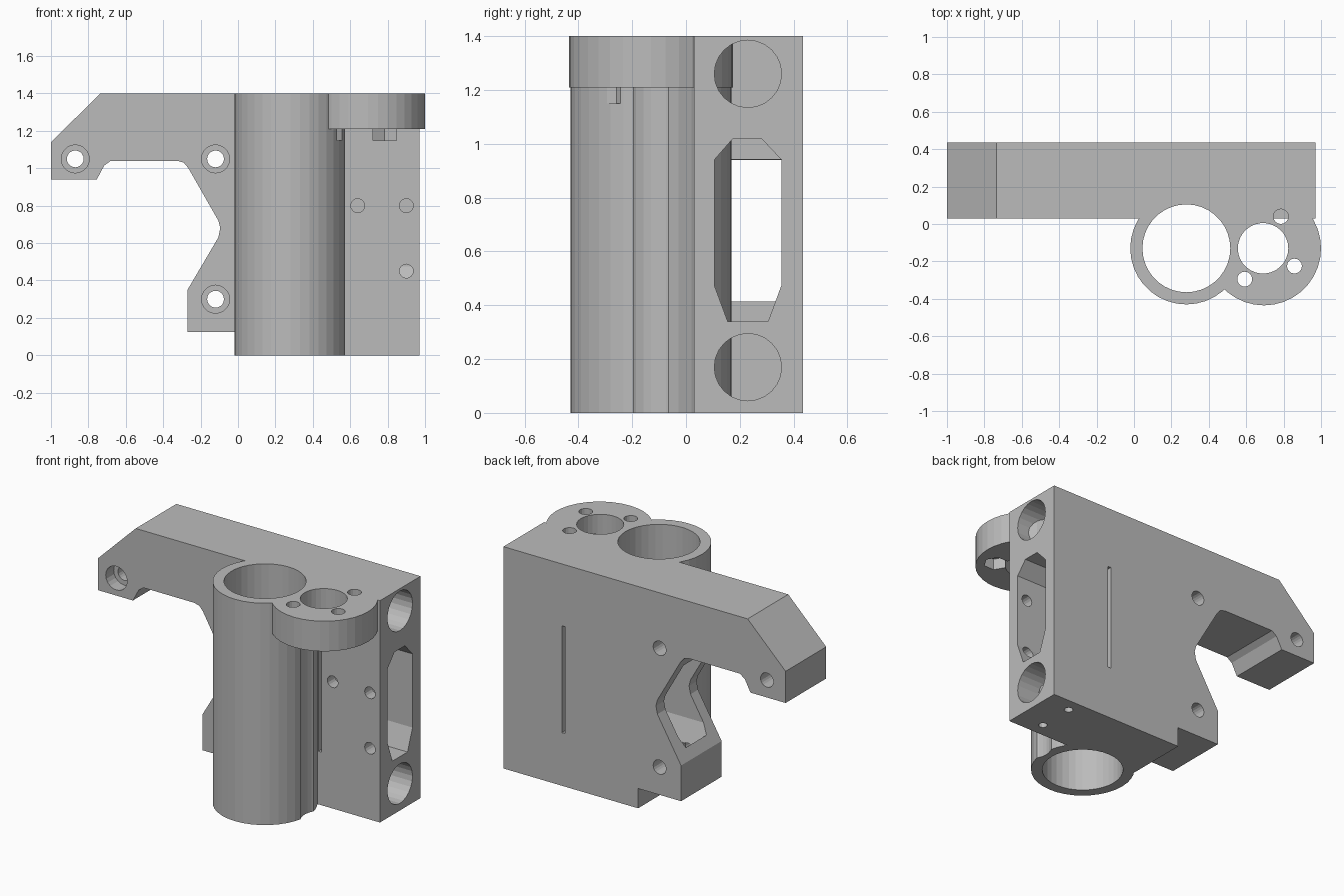
import bpy, bmesh, math

if "Cube" in bpy.data.objects:
    bpy.data.objects.remove(bpy.data.objects["Cube"], do_unlink=True)

grey = bpy.data.materials.new("plain_grey")
grey.use_nodes = True
grey.diffuse_color = (0.5, 0.5, 0.5, 1)
grey.node_tree.nodes["Principled BSDF"].inputs["Base Color"].default_value = (0.5, 0.5, 0.5, 1)


def circle(u, v, r, sides=30, turn=0.0):
    steps = [turn + math.tau * i / sides for i in range(sides)]
    return [(u + r * math.cos(a), v + r * math.sin(a)) for a in steps]


def prism(name, outline, axis, start, end):
    """Extrude a 2D outline along the given axis."""
    place = {"x": lambda u, v, t: (t, u, v),
             "y": lambda u, v, t: (u, t, v),
             "z": lambda u, v, t: (u, v, t)}[axis]
    bm = bmesh.new()
    low = [bm.verts.new(place(u, v, start)) for u, v in outline]
    high = [bm.verts.new(place(u, v, end)) for u, v in outline]
    bm.faces.new(low)
    bm.faces.new(high)
    for i in range(len(low)):
        j = (i + 1) % len(low)
        bm.faces.new((low[i], low[j], high[j], high[i]))
    bmesh.ops.recalc_face_normals(bm, faces=bm.faces)
    mesh = bpy.data.meshes.new(name)
    bm.to_mesh(mesh)
    bm.free()
    mesh.materials.append(grey)
    ob = bpy.data.objects.new(name, mesh)
    bpy.context.collection.objects.link(ob)
    return ob


def combine(body, other, operation):
    mod = body.modifiers.new(other.name, "BOOLEAN")
    mod.operation = operation
    mod.solver = "EXACT"
    mod.object = other
    bpy.context.view_layer.objects.active = body
    bpy.ops.object.modifier_apply(modifier=mod.name)
    bpy.data.objects.remove(other, do_unlink=True)


def cut(body, outline, axis, start, end):
    combine(body, prism("cutter", outline, axis, start, end), "DIFFERENCE")


FRONT, BACK, TOP = 0.03, 0.435, 1.4

# Bracket plate with hooked arm and notched side
plate = [(0.97, 0), (0.97, TOP), (-0.735, TOP), (-1, 1.14), (-1, 0.94),
         (-0.755, 0.94), (-0.715, 1.015), (-0.68, 1.04), (-0.325, 1.04),
         (-0.29, 1.03), (-0.265, 1.0), (-0.105, 0.72), (-0.095, 0.68),
         (-0.105, 0.63), (-0.27, 0.35), (-0.27, 0.125), (0.03, 0.125), (0.03, 0)]
body = prism("carriage_bracket", plate, "y", FRONT, BACK)

# Rod sockets and the window running in from the side
for z, depth in ((1.26, 0.05), (0.17, 0.05)):
    cut(body, circle(0.23, z, 0.125, 24), "x", depth, 1.1)
window = [(0.155, 0.34), (0.305, 0.34), (0.355, 0.475), (0.355, 0.94),
          (0.28, 1.02), (0.175, 1.02), (0.105, 0.94), (0.105, 0.475)]
cut(body, window, "x", -0.232, 1.1)

# Thin slot through the walls
cut(body, [(0.54, 0.335), (0.562, 0.335), (0.562, 1.01), (0.54, 1.01)], "y", 0, 0.5)

# Counterbored mounting holes
for x, z in ((-0.87, 1.05), (-0.12, 1.05), (-0.12, 0.3)):
    cut(body, circle(x, z, 0.045, 20), "y", -0.1, 0.6)
    cut(body, circle(x, z, 0.075, 20), "y", -0.1, FRONT + 0.08)

# Small holes in the front wall and underside
for x, z in ((0.64, 0.8), (0.9, 0.8), (0.9, 0.45)):
    cut(body, circle(x, z, 0.037, 16), "y", -0.1, 0.2)
for y in (0.118, 0.35):
    cut(body, circle(0.79, y, 0.026, 12), "z", -0.1, 0.3)

# Vertical bearing tube and nut flange
CY = -0.13
combine(body, prism("tube", circle(0.28, CY, 0.3, 36), "z", 0, TOP), "UNION")
combine(body, prism("flange", circle(0.695, CY, 0.305, 36), "z", 1.21, TOP), "UNION")
cut(body, circle(0.28, CY, 0.235, 36), "z", -0.1, 1.6)
cut(body, circle(0.69, CY, 0.135, 30), "z", -0.1, 1.6)

# Screw holes with hexagonal nut pockets
for x, y in ((0.785, 0.04), (0.858, -0.225), (0.592, -0.295)):
    turn = math.atan2(y - CY, x - 0.69) + math.pi / 6
    cut(body, circle(x, y, 0.04, 16), "z", 1.15, 1.6)
    cut(body, circle(x, y, 0.072, 6, turn), "z", 1.149, 1.28)
